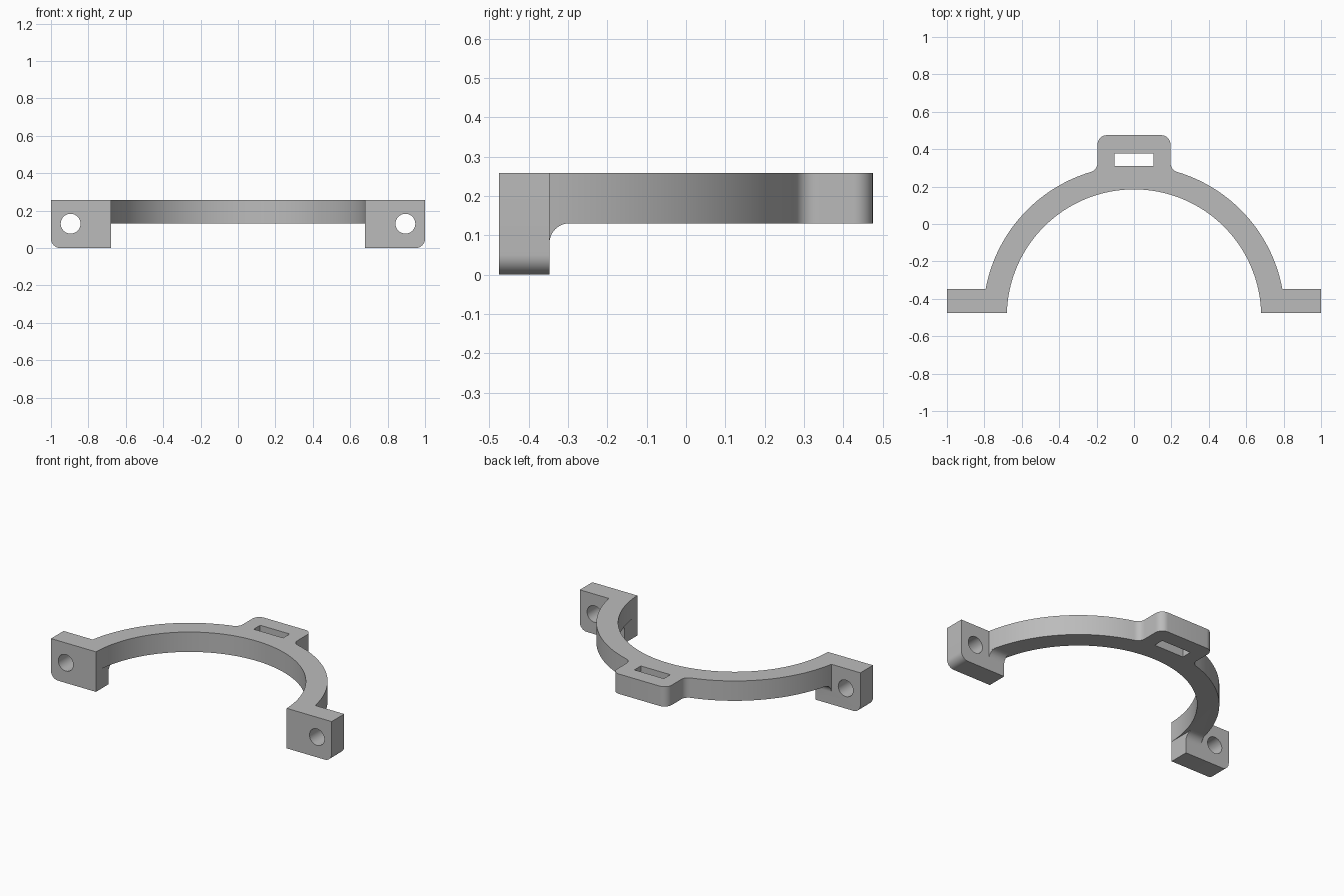
import bpy, bmesh
from math import sin, cos, pi, asin, atan2, sqrt
from mathutils import Vector

if "Cube" in bpy.data.objects:
    bpy.data.objects.remove(bpy.data.objects["Cube"])

# Main dimensions
CY, R_IN, R_OUT = -0.495, 0.68, 0.807     # arch centre and radii
FRONT, BACK = -0.475, 0.475
TAB_BACK = -0.347
Z_LOW, Z_TOP = 0.13, 0.258
R = 0.05                                  # corner and fillet radius
LUG = 0.195                               # half width of the strap lug

grey = bpy.data.materials.new("grey plastic")
grey.use_nodes = True
grey.diffuse_color = (0.5, 0.5, 0.5, 1)
grey.node_tree.nodes["Principled BSDF"].inputs["Base Color"].default_value = (0.5, 0.5, 0.5, 1)


def arc(cx, cy, r, a0, a1, n):
    return [(cx + r * cos(a0 + (a1 - a0) * i / n),
             cy + r * sin(a0 + (a1 - a0) * i / n)) for i in range(n + 1)]


def prism(name, outline, axis, low, high):
    """Extrude a closed outline along an axis from low to high."""
    place = {"x": lambda p: (low, p[0], p[1]),
             "y": lambda p: (p[0], low, p[1]),
             "z": lambda p: (p[0], p[1], low)}[axis]
    bm = bmesh.new()
    face = bm.faces.new([bm.verts.new(place(p)) for p in outline])
    ext = bmesh.ops.extrude_face_region(bm, geom=[face])
    move = Vector([(high - low) * (axis == a) for a in "xyz"])
    bmesh.ops.translate(bm, vec=move,
                        verts=[v for v in ext["geom"] if isinstance(v, bmesh.types.BMVert)])
    bmesh.ops.recalc_face_normals(bm, faces=bm.faces)
    mesh = bpy.data.meshes.new(name)
    bm.to_mesh(mesh)
    bm.free()
    mesh.materials.append(grey)
    obj = bpy.data.objects.new(name, mesh)
    bpy.context.collection.objects.link(obj)
    return obj


def combine(target, tool, operation):
    """Apply a boolean and remove the tool."""
    bpy.context.view_layer.objects.active = target
    mod = target.modifiers.new("combine", "BOOLEAN")
    mod.operation, mod.solver, mod.object = operation, "EXACT", tool
    bpy.ops.object.modifier_apply(modifier=mod.name)
    bpy.data.objects.remove(tool)


# Arch with the strap lug: right half of the outer edge, mirrored, then the inner edge
fx = LUG + R
fy = CY + sqrt((R_OUT + R) ** 2 - fx ** 2)
meet = atan2(fy - CY, fx)
half = arc(0, CY, R_OUT, asin((FRONT - CY) / R_OUT), meet, 40)
half += arc(fx, fy, R, meet - pi, -pi, 8)[1:]
half += arc(LUG - R, BACK - R, R, 0, pi / 2, 8)
a_in = asin((FRONT - CY) / R_IN)
inner = arc(0, CY, R_IN, pi - a_in, a_in, 96)
outline = half + [(-x, y) for x, y in reversed(half)] + inner
bracket = prism("clamp_bracket", outline, "z", Z_LOW, Z_TOP)

# Strap slot
slot = [(-0.105, 0.31), (0.105, 0.31), (0.105, 0.376), (-0.105, 0.376)]
combine(bracket, prism("slot_cutter", slot, "z", 0, 0.4), "DIFFERENCE")

for side in (1, -1):
    # Fillet under the arch, behind the tab
    curve = arc(TAB_BACK + R, Z_LOW - R, R, pi, pi / 2, 10)
    web = curve + [(TAB_BACK + R, Z_LOW + 0.02), (TAB_BACK - 0.03, Z_LOW + 0.02),
                   (TAB_BACK - 0.03, Z_LOW - R)]
    fillet = prism("fillet", web, "x", *sorted((side * R_IN, side * 0.9)))
    disc = prism("trim", arc(0, CY, R_OUT - 0.0005, 0, 2 * pi * 159 / 160, 159), "z", 0, 0.4)
    combine(fillet, disc, "INTERSECT")
    combine(bracket, fillet, "UNION")

    # Mounting tab with a rounded lower outer corner
    tab = [(R_IN, 0)] + arc(1 - R, R, R, -pi / 2, 0, 8) + [(1, Z_TOP), (R_IN, Z_TOP)]
    tab_obj = prism("tab", [(side * x, z) for x, z in tab], "y", FRONT, TAB_BACK)
    combine(bracket, tab_obj, "UNION")

    # Screw hole
    hole = arc(side * 0.895, Z_LOW, 0.053, 0, 2 * pi * 39 / 40, 39)
    combine(bracket, prism("hole_cutter", hole, "y", -0.6, -0.25), "DIFFERENCE")

# Smooth curves, sharp edges
bpy.ops.object.select_all(action="DESELECT")
bracket.select_set(True)
bpy.context.view_layer.objects.active = bracket
bpy.ops.object.shade_smooth_by_angle()
